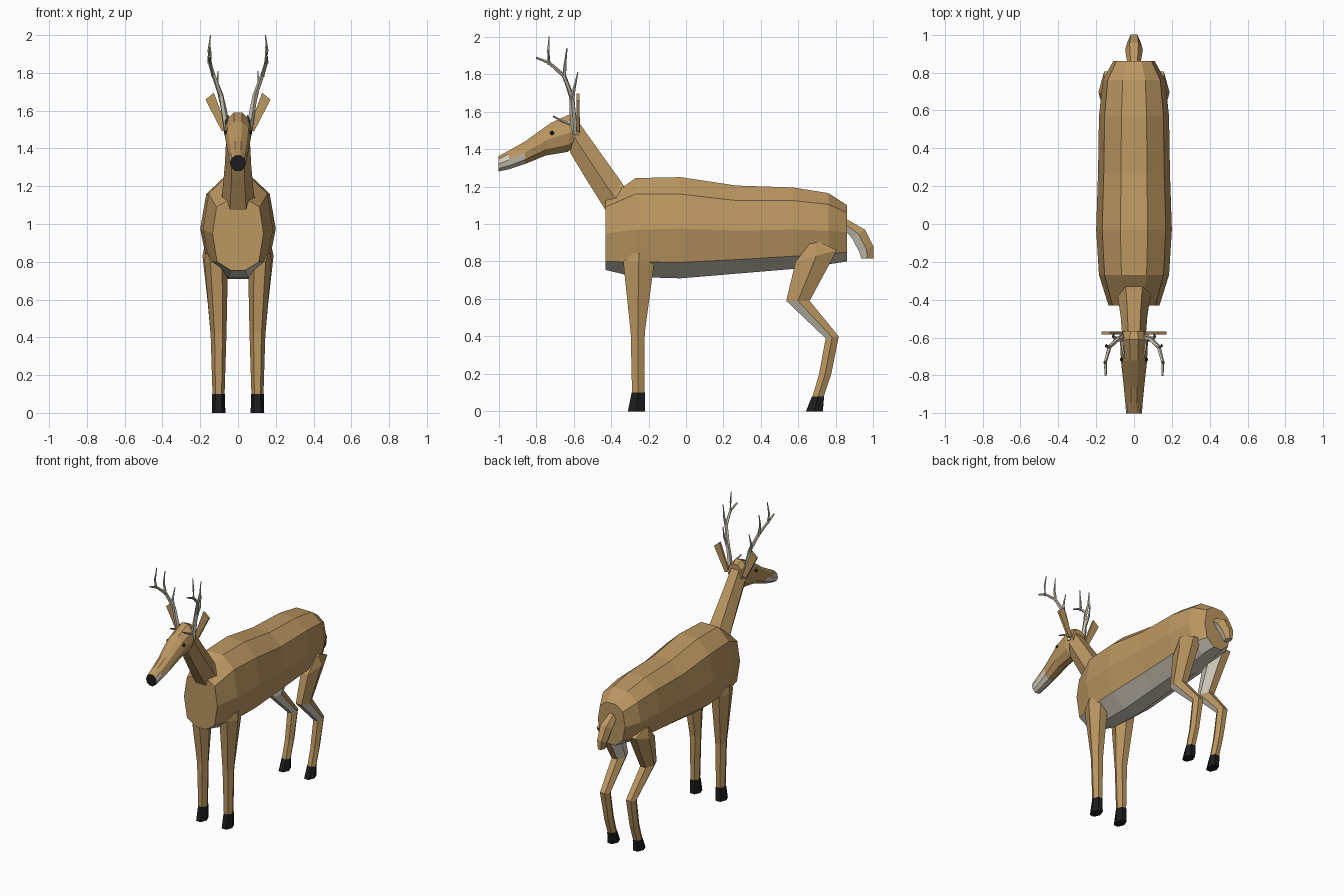
import bpy, bmesh, math
from mathutils import Vector

COLORS = {
    "tan_coat": (0.50, 0.31, 0.12),
    "pale_fur": (0.66, 0.61, 0.51),
    "black_hoof": (0.012, 0.012, 0.013),
    "antler_bone": (0.58, 0.54, 0.43),
}
MATS = []
for name, col in COLORS.items():
    m = bpy.data.materials.new(name)
    m.diffuse_color = (*col, 1)
    MATS.append(m)
TAN, PALE, BLACK, BONE = range(4)


def loft(name, rings, rule):
    """Skin a list of equal-sized rings; rule(centre, normal) gives the colour."""
    bm = bmesh.new()
    vs = [[bm.verts.new(p) for p in r] for r in rings]
    n = len(vs[0])
    for a, b in zip(vs, vs[1:]):
        for i in range(n):
            j = (i + 1) % n
            bm.faces.new((a[i], a[j], b[j], b[i]))
    bm.faces.new(vs[0])
    bm.faces.new(vs[-1])
    bmesh.ops.recalc_face_normals(bm, faces=bm.faces)
    bm.normal_update()
    for f in bm.faces:
        f.material_index = rule(f.calc_center_median(), f.normal)
    me = bpy.data.meshes.new(name)
    bm.to_mesh(me)
    bm.free()
    for m in MATS:
        me.materials.append(m)
    ob = bpy.data.objects.new(name, me)
    bpy.context.collection.objects.link(ob)
    return ob


def ring(y0, z0, y1, z1, w, x=0.0, n=6):
    """Polygon spanning two (y, z) points, half width w, corners at the sides."""
    a, b = Vector((x, y0, z0)), Vector((x, y1, z1))
    mid, half = (a + b) / 2, (a - b) / 2
    top = max(math.sin(math.tau * i / n) for i in range(n))
    return [mid + half * (math.sin(math.tau * i / n) / top)
            + Vector((w * math.cos(math.tau * i / n), 0, 0)) for i in range(n)]


def tube(name, path, r0, r1, n=5):
    """Tapered rod along a path of points."""
    pts = [Vector(p) for p in path]
    rings = []
    for k, p in enumerate(pts):
        d = pts[min(k + 1, len(pts) - 1)] - pts[max(k - 1, 0)]
        q = d.to_track_quat('Z', 'Y')
        r = r0 + (r1 - r0) * k / (len(pts) - 1)
        rings.append([p + q @ Vector((r * math.cos(math.tau * i / n),
                                      r * math.sin(math.tau * i / n), 0)) for i in range(n)])
    return loft(name, rings, lambda c, nor: BONE)


# Torso: y, half width, then heights of ridge, shoulder line, middle, belly line, belly
BODY = [
    (-0.43, 0.135, 1.13, 1.09, 0.95, 0.80, 0.755),
    (-0.27, 0.185, 1.245, 1.16, 0.97, 0.797, 0.717),
    (-0.03, 0.20, 1.25, 1.16, 0.975, 0.795, 0.71),
    (0.27, 0.19, 1.205, 1.125, 0.965, 0.81, 0.735),
    (0.57, 0.185, 1.195, 1.125, 0.97, 0.828, 0.76),
    (0.76, 0.165, 1.165, 1.105, 0.965, 0.84, 0.785),
    (0.86, 0.11, 1.10, 1.06, 0.955, 0.85, 0.80),
]
body_rings = []
for y, w, *zs in BODY:
    half = list(zip((0.36 * w, 0.84 * w, w, 0.82 * w, 0.28 * w), zs))
    body_rings.append([Vector((x, y, z)) for x, z in half]
                      + [Vector((-x, y, z)) for x, z in reversed(half)])
loft("torso", body_rings,
     lambda c, n: PALE if n.z < -0.3 and c.z < 0.84 else TAN)

# Neck
loft("neck", [
    ring(-0.33, 1.20, -0.38, 1.05, 0.095),
    ring(-0.345, 1.225, -0.43, 1.075, 0.085),
    ring(-0.46, 1.385, -0.53, 1.235, 0.070),
    ring(-0.57, 1.54, -0.62, 1.385, 0.062),
], lambda c, n: TAN)


# Head with pale muzzle and black nose pad
def head_color(c, n):
    if n.y < -0.9:
        return BLACK
    if c.y < -0.95 and c.z < 1.36:
        return PALE
    if c.y < -0.86 and n.z < 0.25:
        return PALE
    return TAN


loft("head", [
    ring(-1.0, 1.362, -1.0, 1.28, 0.042, n=10),
    ring(-0.945, 1.392, -0.945, 1.292, 0.046, n=10),
    ring(-0.86, 1.44, -0.86, 1.32, 0.054, n=10),
    ring(-0.72, 1.54, -0.75, 1.365, 0.068, n=10),
    ring(-0.61, 1.59, -0.63, 1.385, 0.074, n=10),
    ring(-0.565, 1.57, -0.565, 1.44, 0.058, n=10),
], head_color)


# Tail with pale underside
def tail_color(c, n):
    return PALE if n.z < -0.2 or n.y < -0.4 else TAN


loft("tail", [
    ring(0.85, 1.03, 0.85, 0.965, 0.035),
    ring(0.955, 0.97, 0.885, 0.925, 0.047),
    ring(1.0, 0.88, 0.925, 0.85, 0.035),
    ring(1.0, 0.815, 0.935, 0.815, 0.022),
], tail_color)

# Leg profiles: front y, z, rear y, z, half width, sideways offset
FRONT_LEG = [
    (-0.28, 0.845, -0.22, 0.845, 0.03, 0.145),
    (-0.335, 0.80, -0.17, 0.79, 0.062, 0.115),
    (-0.295, 0.42, -0.22, 0.42, 0.042, 0.103),
    (-0.288, 0.10, -0.222, 0.10, 0.032, 0.103),
]
FRONT_HOOF = [
    (-0.29, 0.10, -0.22, 0.10, 0.034, 0.103),
    (-0.31, 0.0, -0.22, 0.0, 0.036, 0.103),
]
HIND_LEG = [
    (0.66, 0.895, 0.71, 0.905, 0.03, 0.145),
    (0.585, 0.80, 0.805, 0.86, 0.06, 0.128),
    (0.535, 0.59, 0.66, 0.59, 0.046, 0.115),
    (0.745, 0.39, 0.815, 0.40, 0.038, 0.105),
    (0.71, 0.20, 0.775, 0.20, 0.032, 0.103),
    (0.675, 0.08, 0.735, 0.08, 0.032, 0.103),
]
HIND_HOOF = [
    (0.672, 0.08, 0.737, 0.08, 0.034, 0.103),
    (0.64, 0.0, 0.73, 0.0, 0.036, 0.103),
]
# Antler beam and tines: path, start and end radius
ANTLER = [
    ([(0.055, -0.595, 1.48), (0.075, -0.605, 1.60), (0.09, -0.61, 1.68),
      (0.13, -0.65, 1.79), (0.152, -0.73, 1.86), (0.150, -0.80, 1.888)], 0.019, 0.006),
    ([(0.152, -0.73, 1.85), (0.155, -0.735, 1.92), (0.145, -0.73, 2.0)], 0.010, 0.003),
    ([(0.13, -0.65, 1.78), (0.147, -0.645, 1.86), (0.145, -0.635, 1.94)], 0.011, 0.003),
    ([(0.088, -0.61, 1.65), (0.11, -0.595, 1.73), (0.105, -0.577, 1.81)], 0.012, 0.003),
    ([(0.062, -0.605, 1.53), (0.06, -0.66, 1.55), (0.05, -0.71, 1.575)], 0.010, 0.004),
]

for s, side in ((1, "right"), (-1, "left")):
    def leg(name, prof, rule):
        loft(f"{name}_{side}", [ring(*p[:5], x=s * p[5]) for p in prof], rule)

    # Pale inner thigh and front of the shank
    def hind_color(c, n):
        if 0.6 < c.z < 0.83 and n.x * s < -0.3:
            return PALE
        return PALE if 0.42 < c.z < 0.58 and n.z < -0.3 else TAN

    leg("front_leg", FRONT_LEG, lambda c, n: TAN)
    leg("front_hoof", FRONT_HOOF, lambda c, n: BLACK)
    leg("hind_leg", HIND_LEG, hind_color)
    leg("hind_hoof", HIND_HOOF, lambda c, n: BLACK)

    # Ear: thin flared plate
    outline = [(0.055, 1.50), (0.085, 1.49), (0.172, 1.658), (0.128, 1.695)]
    loft(f"ear_{side}", [[Vector((s * x, y, z)) for x, z in outline]
                         for y in (-0.584, -0.568)], lambda c, n: TAN)

    # Antler
    for i, (path, r0, r1) in enumerate(ANTLER):
        label = "antler_beam" if i == 0 else f"antler_tine_{i}"
        tube(f"{label}_{side}", [(s * x, y, z) for x, y, z in path], r0, r1)

    # Eye: small bead in the side of the head
    bpy.ops.mesh.primitive_uv_sphere_add(segments=8, ring_count=6, radius=0.011,
                                         location=(s * 0.064, -0.715, 1.485))
    eye = bpy.context.object
    eye.name = f"eye_{side}"
    eye.data.materials.append(MATS[BLACK])
